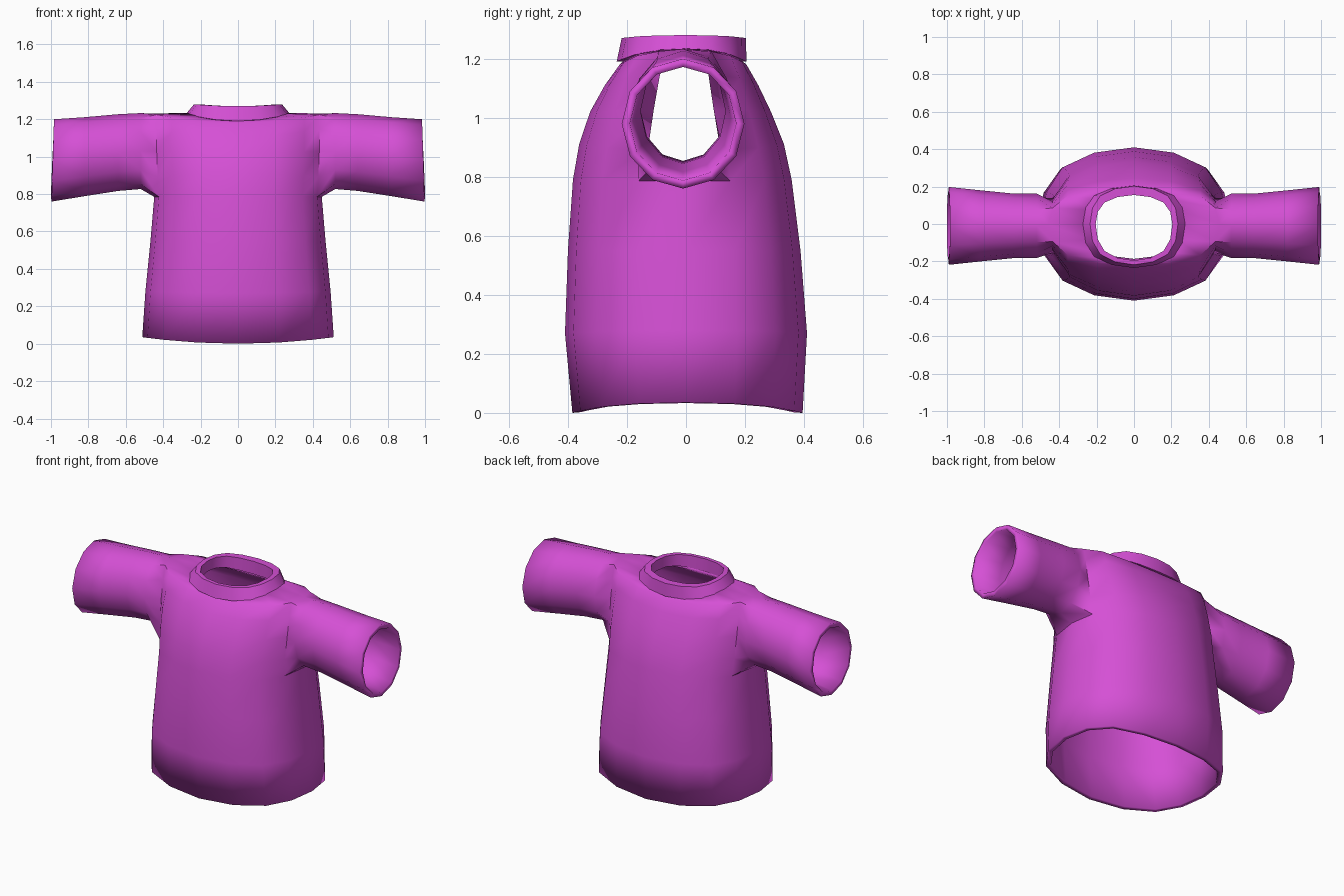
import bpy, bmesh, math

if "Cube" in bpy.data.objects:
    bpy.data.objects.remove(bpy.data.objects["Cube"])

mat = bpy.data.materials.new("purple_cloth")
mat.diffuse_color = (0.67, 0.08, 0.67, 1)
mat.use_nodes = True
mat.node_tree.nodes["Principled BSDF"].inputs["Base Color"].default_value = mat.diffuse_color

# Quarter of a 16-sided squarish oval: (x factor, y factor)
QUARTER = [(1, 0), (.945, .42), (.77, .74), (.43, .93), (0, 1)]


def oval(k):
    k %= 16
    q = k % 8
    fx, fy = QUARTER[q if q <= 4 else 8 - q]
    return (fx if k <= 4 or k >= 12 else -fx), (fy if k <= 8 else -fy)


def ring(bm, hw, front, back, z_mid, z_side):
    """Oval ring; z runs from z_mid at front/back to z_side at the sides."""
    out = []
    for k in range(16):
        fx, fy = oval(k)
        y = fy * back if fy > 0 else fy * front
        out.append(bm.verts.new((fx * hw, y, z_mid + (z_side - z_mid) * fx * fx)))
    return out


def bridge(bm, a, b, skip=()):
    n = len(a)
    for i in range(n):
        if i not in skip:
            j = (i + 1) % n
            bm.faces.new((a[i], a[j], b[j], b[i]))


def finish(bm, name, thickness=0):
    loose = [v for v in bm.verts if not v.link_faces]
    bmesh.ops.delete(bm, geom=loose, context='VERTS')
    bmesh.ops.recalc_face_normals(bm, faces=bm.faces)
    me = bpy.data.meshes.new(name)
    bm.to_mesh(me)
    bm.free()
    ob = bpy.data.objects.new(name, me)
    bpy.context.collection.objects.link(ob)
    me.materials.append(mat)
    if thickness:
        m = ob.modifiers.new("cloth_thickness", 'SOLIDIFY')
        m.thickness = thickness
        m.offset = -1
    bpy.ops.object.select_all(action='DESELECT')
    ob.select_set(True)
    bpy.context.view_layer.objects.active = ob
    bpy.ops.object.shade_smooth_by_angle(angle=math.radians(50))
    return ob


# Torso: rings from hem to neck, armholes left open at the sides
bm = bmesh.new()
levels = [  # half width, front depth, back depth, z front/back, z sides
    (.512, .385, .395, .0, .035),
    (.495, .41, .41, .27, .28),
    (.468, .40, .388, .55, .55),
    (.448, .383, .358, .79, .785),
    (.455, .362, .332, .91, .89),
    (.46, .325, .288, 1.02, 1.03),
    (.46, .275, .245, 1.11, 1.15),
    (.46, .225, .205, 1.18, 1.23),
    (.25, .205, .18, 1.20, 1.235),
]
rings = [ring(bm, *l) for l in levels]
LOW, TOP = 3, 7
for i in range(len(rings) - 1):
    skip = (15, 0, 7, 8) if LOW <= i < TOP else ()
    bridge(bm, rings[i], rings[i + 1], skip)

# Sleeves: 12-sided tubes grown from the armholes
sleeve = [  # x, centre z, radius y, radius z
    (.52, 1.03, .172, .203),
    (.64, 1.022, .172, .205),
    (.82, 1.0, .19, .211),
    (.99, .98, .208, .22),
]
for side, mid in ((1, 0), (-1, 8)):
    b, f = (mid + side) % 16, (mid - side) % 16     # back / front columns
    loop = [rings[TOP][mid]]
    loop += [rings[i][b] for i in range(TOP, LOW - 1, -1)]
    loop += [rings[LOW][mid]]
    loop += [rings[i][f] for i in range(LOW, TOP + 1)]
    for x, cz, ry, rz in sleeve:
        nxt = []
        for i in range(12):
            a = math.radians(30 * i)
            lean = -.006 * math.cos(a) if x > .9 else 0
            nxt.append(bm.verts.new((side * (x + lean), -.01 + ry * math.sin(a),
                                     cz + rz * math.cos(a))))
        bridge(bm, loop, nxt)
        loop = nxt
finish(bm, "shirt_body", .028)

# Collar: closed band around the neck
bm = bmesh.new()
band = [ring(bm, *l) for l in (
    (.25, .205, .175, 1.19, 1.215),
    (.277, .235, .205, 1.19, 1.23),
    (.235, .218, .203, 1.27, 1.28),
    (.205, .195, .155, 1.27, 1.28),
    (.205, .195, .155, 1.19, 1.215),
)]
for i in range(len(band)):
    bridge(bm, band[i], band[(i + 1) % len(band)])
finish(bm, "collar")
